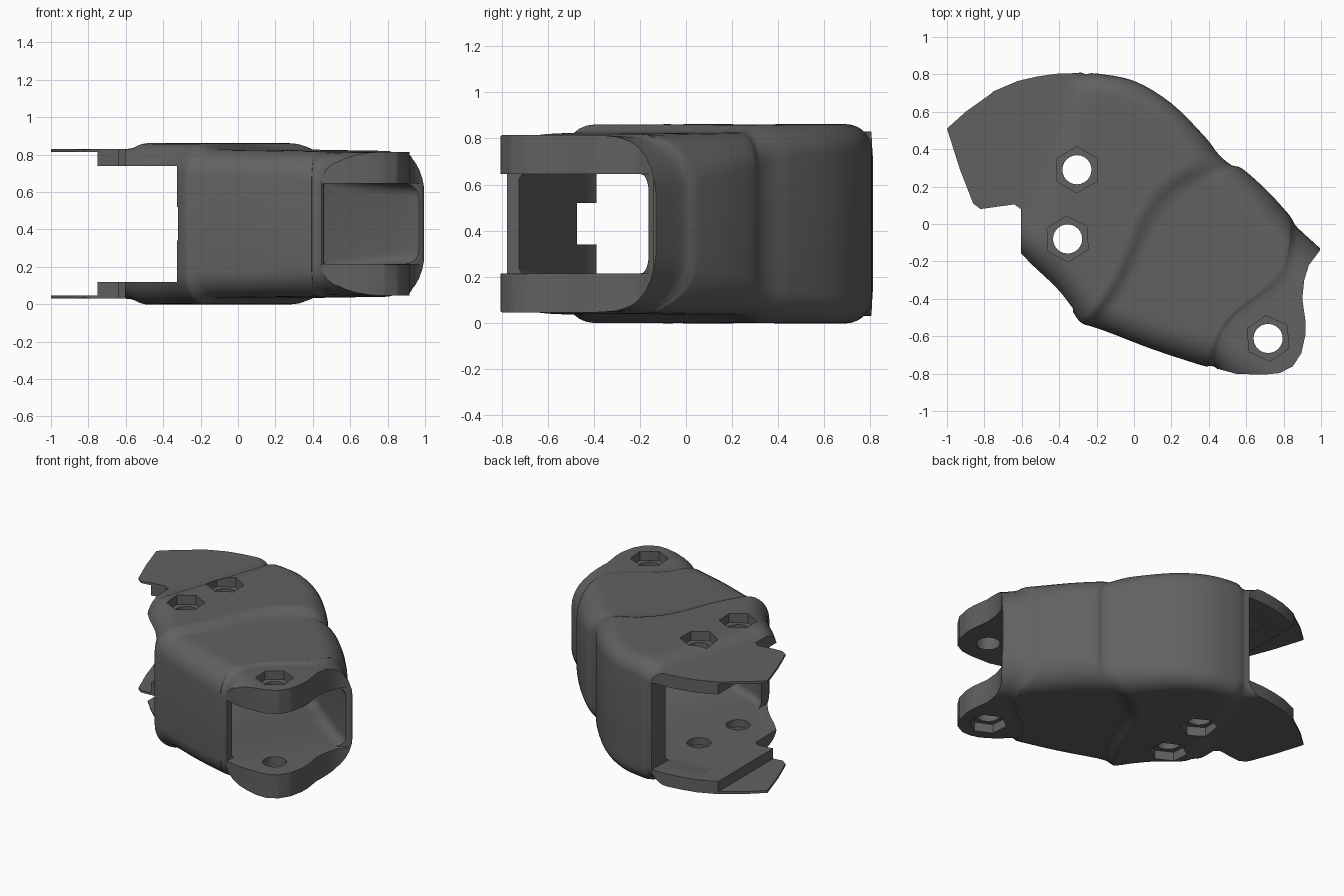
import bpy, bmesh, math

if "Cube" in bpy.data.objects:
    bpy.data.objects.remove(bpy.data.objects["Cube"])

MID = 0.43  # the part is symmetric about this height


def new_object(name, bm):
    bmesh.ops.recalc_face_normals(bm, faces=bm.faces)
    me = bpy.data.meshes.new(name)
    bm.to_mesh(me)
    bm.free()
    ob = bpy.data.objects.new(name, me)
    bpy.context.collection.objects.link(ob)
    return ob


def bridge(bm, a, b):
    n = len(a)
    for i in range(n):
        j = (i + 1) % n
        bm.faces.new((a[i], a[j], b[j], b[i]))


def prism(name, pts, z0, z1):
    bm = bmesh.new()
    lo, hi = ([bm.verts.new((x, y, z)) for x, y in pts] for z in (z0, z1))
    bm.faces.new(lo)
    bm.faces.new(hi)
    bridge(bm, lo, hi)
    return new_object(name, bm)


def ngon(cx, cy, r, n, turn=0.0):
    return [(cx + r * math.cos(turn + 2 * math.pi * i / n),
             cy + r * math.sin(turn + 2 * math.pi * i / n)) for i in range(n)]


def smooth_stations(st, sub):
    out = []
    for i in range(len(st) - 1):
        four = st[max(i - 1, 0)], st[i], st[i + 1], st[min(i + 2, len(st) - 1)]
        for k in range(sub):
            t = k / sub
            out.append([0.5 * (2 * q + (r - p) * t + (2 * p - 5 * q + 4 * r - s) * t * t
                               + (3 * q - p - 3 * r + s) * t ** 3)
                        for p, q, r, s in zip(*four)])
    return out + [list(st[-1])]


def ring(s):
    """Rounded rectangle standing on the line P-Q, bowed sideways in plan."""
    px, py, qx, qy, h, b, c, rp, rq = s
    length = math.hypot(qx - px, qy - py)
    angles = [math.pi / 2 * i / 7 for i in range(8)]
    left = [(rp - rp * math.cos(a), h - rp + rp * math.sin(a)) for a in angles]
    top = [(rp + (length - rp - rq) * i / 18, h) for i in range(1, 18)]
    right = [(length - rq + rq * math.sin(a), h - rq + rq * math.cos(a)) for a in angles]
    upper = left + top + right
    pts = upper + [(u, -z) for u, z in reversed(upper)]
    dx, dy = (qx - px) / length, (qy - py) / length
    out = []
    for u, z in pts:
        t = u / length
        w = b * math.sin(math.pi * t) + c * math.sin(2 * math.pi * t)
        out.append((px + dx * u - dy * w, py + dy * u + dx * w, MID + z))
    return out


def loft(name, stations, sub):
    bm = bmesh.new()
    rows = [[bm.verts.new(co) for co in ring(s)] for s in smooth_stations(stations, sub)]
    for a, b in zip(rows, rows[1:]):
        bridge(bm, a, b)
    bm.faces.new(rows[0])
    bm.faces.new(rows[-1])
    bmesh.ops.triangulate(bm, faces=bm.faces)
    return new_object(name, bm)


def boolean(target, tool, op='DIFFERENCE'):
    m = target.modifiers.new(op, 'BOOLEAN')
    m.operation, m.object, m.solver = op, tool, 'EXACT'
    bpy.context.view_layer.objects.active = target
    bpy.ops.object.modifier_apply(modifier=m.name)
    bpy.data.objects.remove(tool)


# Outer shell: lower side x y, upper side x y, half height, two bows, two corner radii
shell = loft("hinged_shell", [
    (-1.15, .10, -1.15, .85, .40, 0, 0, .12, .08),
    (-.78, -.03, -.50, .94, .40, 0, 0, .12, .08),
    (-.62, -.15, -.29, .812, .402, 0, 0, .13, .11),
    (-.55, -.22, -.20, .805, .43, 0, 0, .16, .11),
    (-.42, -.35, .00, .765, .43, .02, 0, .18, .11),
    (-.34, -.45, .20, .645, .43, .06, -.02, .18, .12),
    (-.30, -.51, .38, .465, .43, .09, -.04, .17, .14),
    (-.27, -.535, .45, .375, .428, .10, -.05, .16, .15),
    (-.22, -.55, .52, .315, .400, .10, -.05, .15, .15),
    (-.12, -.585, .58, .295, .396, .08, -.03, .15, .16),
    (.10, -.67, .71, .18, .393, .03, .02, .15, .18),
    (.36, -.755, .82, .06, .390, -.03, .065, .16, .22),
    (.40, -.76, .845, .025, .389, -.03, .065, .16, .24),
    (.44, -.77, .875, -.02, .380, -.03, .065, .16, .24),
    (.55, -.86, 1.00, -.135, .384, -.03, .03, .16, .25),
    (1.0, -1.1, 1.22, -.34, .384, 0, 0, .16, .25)], 4)

# Plan outline that trims the fins and the hinge ears
outline = [(-1, .51), (-.93, .29), (-.86, .11), (-.82, .08), (-.64, .105), (-.605, .08),
           (-.605, -.17), (-.5, -.32), (-.4, -.8), (.3, -.9), (.45, -.775), (.55, -.802),
           (.70, -.805), (.78, -.797), (.85, -.76), (.895, -.69), (.917, -.59), (.917, -.52),
           (.90, -.40), (.91, -.30), (.935, -.22), (.995, -.14), (1.0, .1), (.8, .5),
           (.2, 1), (-.2, .83), (-.3, .807), (-.42, .803), (-.52, .788), (-.62, .765),
           (-.75, .71), (-.76, .70), (-.9, .60)]
boolean(shell, prism("trim", outline, -.5, 1.5), 'INTERSECT')

# Hollow tunnel through the body
boolean(shell, loft("tunnel_cutter", [
    (-.55, -.15, -.60, .65, .312, 0, 0, .05, .05),
    (-.29, -.42, -.12, .63, .312, 0, 0, .05, .05),
    (-.10, -.49, .35, .38, .30, 0, 0, .05, .06),
    (.10, -.57, .52, .21, .26, 0, 0, .05, .07),
    (.46, -.725, .85, -.08, .217, 0, 0, .03, .07),
    (.80, -.86, 1.15, -.28, .217, 0, 0, .03, .07)], 3)

        )
# Open ends: slots between ears, between hole plates, between thin fins
slots = [([(.45, -1), (.46, -.72), (.60, -.52), (.88, -.2), (.985, -.155), (1.3, -.1), (1.3, -1)], .215),
         ([(-1.3, -.8), (-.335, -.8), (-.325, -.42), (-.29, 1.0), (-1.3, 1.0)], .31),
         ([(-1.3, -.8), (-.75, -.8), (-.75, 1.0), (-1.3, 1.0)], .383)]
for pts, h in slots:
    boolean(shell, prism("slot_cutter", pts, MID - h, MID + h))
boolean(shell, prism("notch_cutter", [(-.45, -.48), (-.29, -.48), (-.10, -.47), (-.2, -.35), (-.45, -.35)], .34, .52))

# Pin holes with hexagonal nut recesses on both faces
for x, y, floor, turn in ((-.305, .29, .365, 30), (-.355, -.08, .365, 33), (.717, -.612, .32, 35)):
    boolean(shell, prism("hole_cutter", ngon(x, y, .078, 24), -.5, 1.5))
    for s in (-1, 1):
        z = sorted((MID + s * floor, MID + s * .7))
        boolean(shell, prism("hex_cutter", ngon(x, y, .123, 6, math.radians(turn)), *z))

# Dark grey plastic
mat = bpy.data.materials.new("dark_grey")
mat.diffuse_color = (.12, .12, .12, 1)
mat.use_nodes = True
mat.node_tree.nodes["Principled BSDF"].inputs["Base Color"].default_value = mat.diffuse_color
shell.data.materials.clear()
shell.data.materials.append(mat)

bpy.ops.object.select_all(action='DESELECT')
shell.select_set(True)
bpy.context.view_layer.objects.active = shell
bpy.ops.object.shade_smooth_by_angle(angle=math.radians(30))
